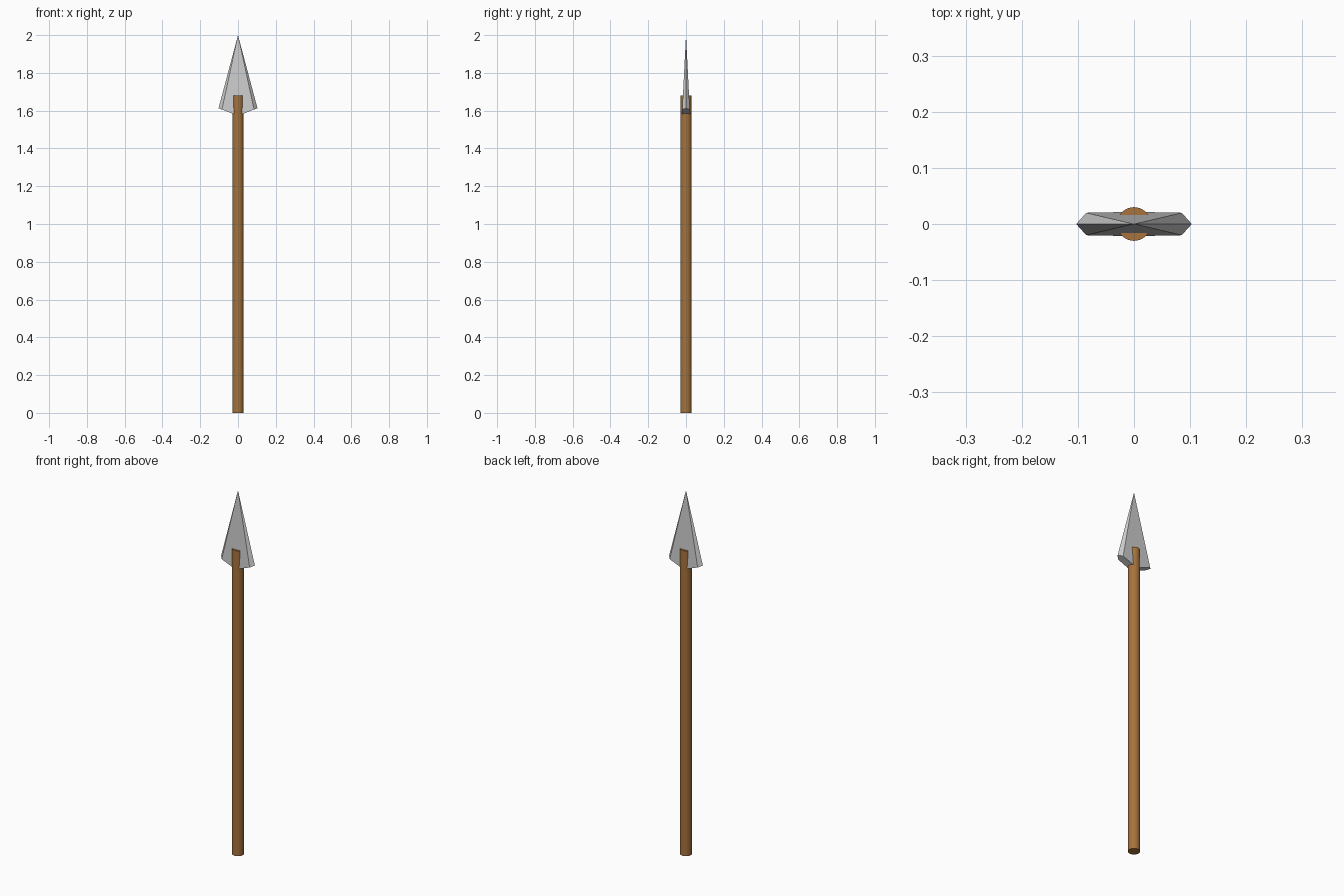
import bpy, bmesh, math

if "Cube" in bpy.data.objects:
    bpy.data.objects.remove(bpy.data.objects["Cube"])

def material(name, color):
    m = bpy.data.materials.new(name)
    m.diffuse_color = color
    m.use_nodes = True
    m.node_tree.nodes["Principled BSDF"].inputs["Base Color"].default_value = m.diffuse_color
    return m

# Wooden shaft
bpy.ops.mesh.primitive_cylinder_add(vertices=32, radius=0.03, depth=1.68, location=(0, 0, 0.84))
shaft = bpy.context.object
shaft.name = "shaft"
shaft.data.materials.append(material("wood", (0.38, 0.17, 0.045, 1)))
bpy.ops.object.shade_smooth_by_angle(angle=math.radians(30))

# Spear head: flattened faceted pyramid with a V-shaped underside
TIP, MID, SLOPE = 2.0, 1.573, 0.388

def under(x):
    return MID + SLOPE * abs(x)

bm = bmesh.new()
tip = bm.verts.new((0, 0, TIP))
corner_y = 0.02
mid_y = corner_y * (TIP - MID) / (TIP - under(0.085))
outline = [(0.103, 0), (0.085, corner_y), (0, mid_y), (-0.085, corner_y),
           (-0.103, 0), (-0.085, -corner_y), (0, -mid_y), (0.085, -corner_y)]
ring = [bm.verts.new((x, y, under(x))) for x, y in outline]
for a, b in [(0, 1), (3, 4), (4, 5), (7, 0)]:
    bm.faces.new((ring[a], ring[b], tip))
for a, b, c in [(1, 2, 3), (5, 6, 7)]:
    bm.faces.new((ring[a], ring[b], ring[c], tip))
# Two sloping underside faces
bm.faces.new([ring[i] for i in (0, 7, 6, 2, 1)])
bm.faces.new([ring[i] for i in (4, 3, 2, 6, 5)])
bmesh.ops.recalc_face_normals(bm, faces=bm.faces)
mesh = bpy.data.meshes.new("spear_head")
bm.to_mesh(mesh)
bm.free()
head = bpy.data.objects.new("spear_head", mesh)
bpy.context.collection.objects.link(head)
